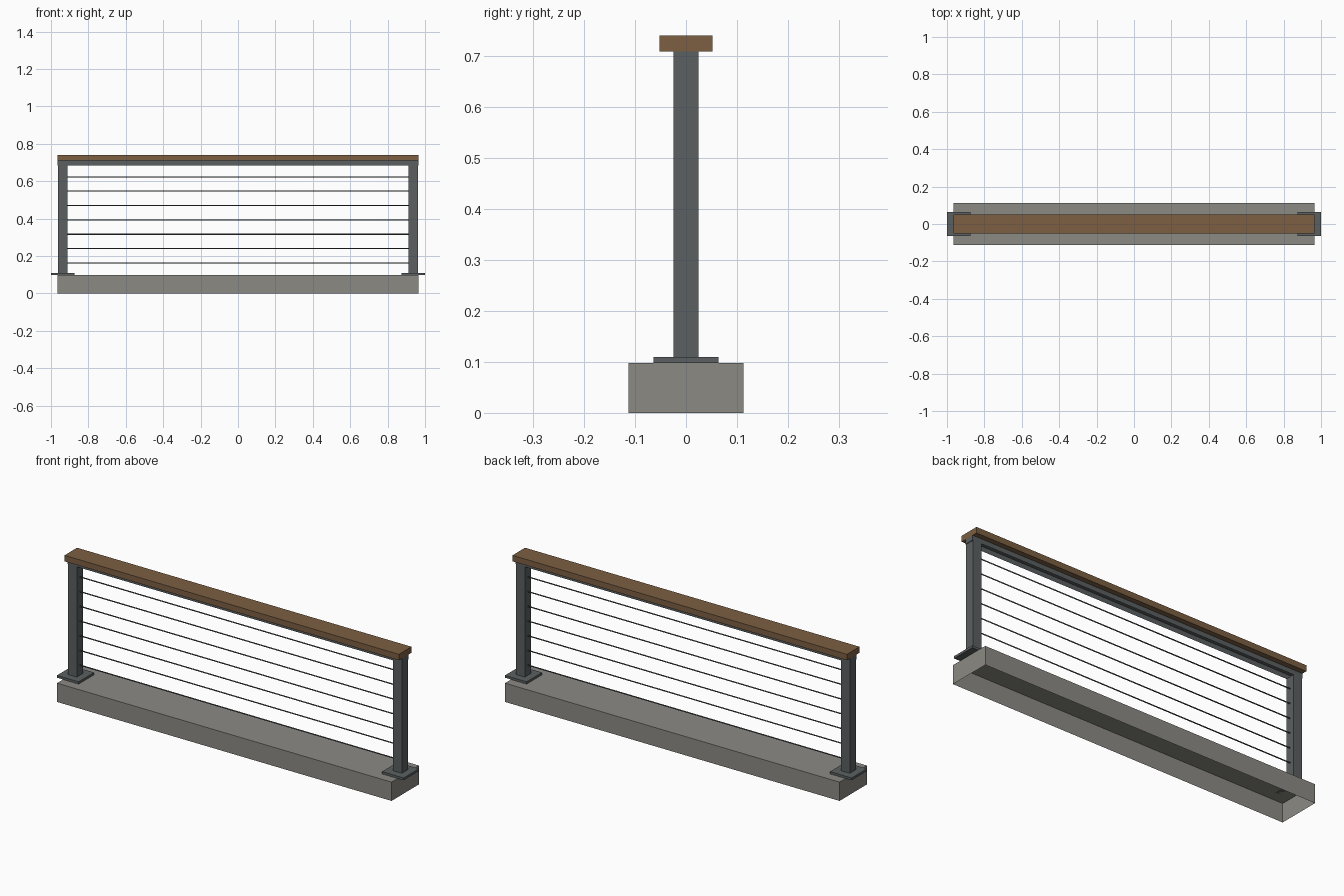
import bpy, bmesh, math

cube = bpy.data.objects.get("Cube")
if cube:
    bpy.data.objects.remove(cube, do_unlink=True)


def material(name, srgb):
    color = [(c / 255 / 12.92) if c < 11 else ((c / 255 + 0.055) / 1.055) ** 2.4 for c in srgb] + [1]
    m = bpy.data.materials.new(name)
    m.use_nodes = True
    m.diffuse_color = color
    m.node_tree.nodes["Principled BSDF"].inputs["Base Color"].default_value = color
    return m


WOOD = material("brown wood", (124, 95, 66))
METAL = material("dark grey metal", (91, 96, 97))
CONCRETE = material("concrete grey", (140, 138, 132))


def finish(name, bm, mat):
    mesh = bpy.data.meshes.new(name)
    bm.to_mesh(mesh)
    bm.free()
    mesh.materials.append(mat)
    obj = bpy.data.objects.new(name, mesh)
    bpy.context.collection.objects.link(obj)
    return obj


def box(name, x, width, depth, z0, z1, mat, open_bottom=False):
    """Box centred on y = 0; can be left hollow underneath."""
    bm = bmesh.new()
    bmesh.ops.create_cube(bm, size=1)
    if open_bottom:
        bottom = [f for f in bm.faces if f.normal.z < -0.5]
        bmesh.ops.delete(bm, geom=bottom, context='FACES_ONLY')
    for v in bm.verts:
        v.co.x = x + v.co.x * width
        v.co.y *= depth
        v.co.z = z0 + (v.co.z + 0.5) * (z1 - z0)
    return finish(name, bm, mat)


LENGTH = 1.93
POST_X = 0.9375
BASE_TOP, PLATE_TOP, RAIL_BOTTOM, RAIL_TOP, TOP = 0.098, 0.11, 0.685, 0.71, 0.741

# Hollow concrete curb
box("curb", 0, LENGTH, 0.226, 0, BASE_TOP, CONCRETE, open_bottom=True)

# Posts on overhanging base plates
for side, sign in (("left", 1), ("right", -1)):
    box(side + "_base_plate", sign * POST_X, 0.125, 0.127, BASE_TOP, PLATE_TOP, METAL)
    box(side + "_post", sign * POST_X, 0.05, 0.05, PLATE_TOP, RAIL_BOTTOM, METAL)

# Metal channel and wooden handrail
box("top_channel", 0, LENGTH, 0.05, RAIL_BOTTOM, RAIL_TOP, METAL, open_bottom=True)
box("handrail", 0, LENGTH, 0.104, RAIL_TOP, TOP, WOOD)

# Horizontal cables between the posts
for i in range(7):
    bm = bmesh.new()
    bmesh.ops.create_cone(bm, segments=12, radius1=0.003, radius2=0.003,
                          depth=2 * POST_X - 0.05, cap_ends=True)
    cable = finish(f"cable_{i + 1}", bm, METAL)
    cable.rotation_euler.y = math.pi / 2
    cable.location.z = 0.163 + i * 0.0767
    cable.data.shade_smooth()
